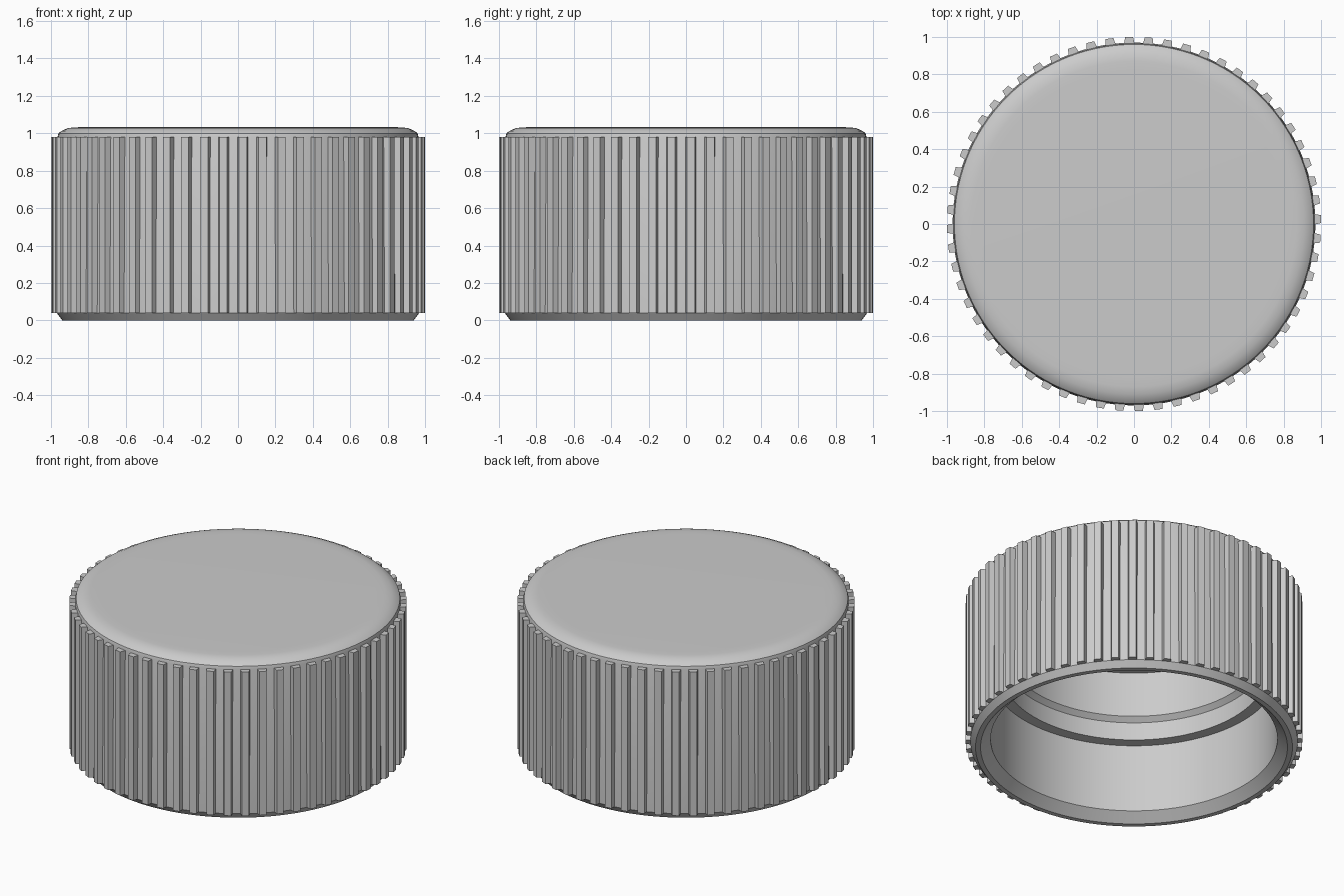
import bpy, bmesh, math
from mathutils import Matrix, Vector

cube = bpy.data.objects.get("Cube")
if cube:
    bpy.data.objects.remove(cube, do_unlink=True)

RIBS = 60
RIB_OFFSET = math.radians(1.5)

GREY = (0.6, 0.6, 0.6, 1.0)
plastic = bpy.data.materials.new("light_grey_plastic")
plastic.use_nodes = True
plastic.diffuse_color = GREY
plastic.node_tree.nodes["Principled BSDF"].inputs["Base Color"].default_value = GREY


def finish(bm, name, smooth):
    bmesh.ops.recalc_face_normals(bm, faces=bm.faces)
    mesh = bpy.data.meshes.new(name)
    bm.to_mesh(mesh)
    bm.free()
    mesh.materials.append(plastic)
    if smooth:
        mesh.shade_smooth()
        mesh.set_sharp_from_angle(angle=math.radians(35))
    obj = bpy.data.objects.new(name, mesh)
    bpy.context.collection.objects.link(obj)
    return obj


def lathe(name, profile, steps):
    bm = bmesh.new()
    verts = [bm.verts.new((r, 0, z)) for r, z in profile]
    edges = [bm.edges.new(pair) for pair in zip(verts, verts[1:])]
    bmesh.ops.spin(bm, geom=verts + edges, cent=(0, 0, 0), axis=(0, 0, 1),
                   angle=math.tau, steps=steps, use_merge=False)
    bmesh.ops.remove_doubles(bm, verts=bm.verts, dist=1e-4)
    return finish(bm, name, True)


# Cap shell: rounded top, outer wall, chamfered lip, stepped bore, ceiling
outside = [(0, 1.033), (0.82, 1.033), (0.87, 1.032), (0.91, 1.028),
           (0.945, 1.012), (0.96, 1.0), (0.965, 0.98), (0.97, 0.04), (0.94, 0)]
inside = [(0.91, 0), (0.85, 0.055), (0.85, 0.5), (0.78, 0.5), (0.78, 0.617),
          (0.75, 0.645), (0.75, 0.94), (0, 0.94)]
lathe("cap_shell", outside + inside, RIBS * 2)

# Grip ribs: tapered bars repeated around the wall
bm = bmesh.new()
section = [(0.95, -0.031), (1.0, -0.021), (1.0, 0.021), (0.95, 0.031)]
for i in range(RIBS):
    turn = Matrix.Rotation(RIB_OFFSET + math.tau * i / RIBS, 3, 'Z')
    low = [bm.verts.new(turn @ Vector((x, y, 0.04))) for x, y in section]
    face = bm.faces.new(low)
    top = bmesh.ops.extrude_face_region(bm, geom=[face], use_keep_orig=True)
    moved = [v for v in top["geom"] if isinstance(v, bmesh.types.BMVert)]
    bmesh.ops.translate(bm, verts=moved, vec=(0, 0, 0.94))
finish(bm, "grip_ribs", False)
